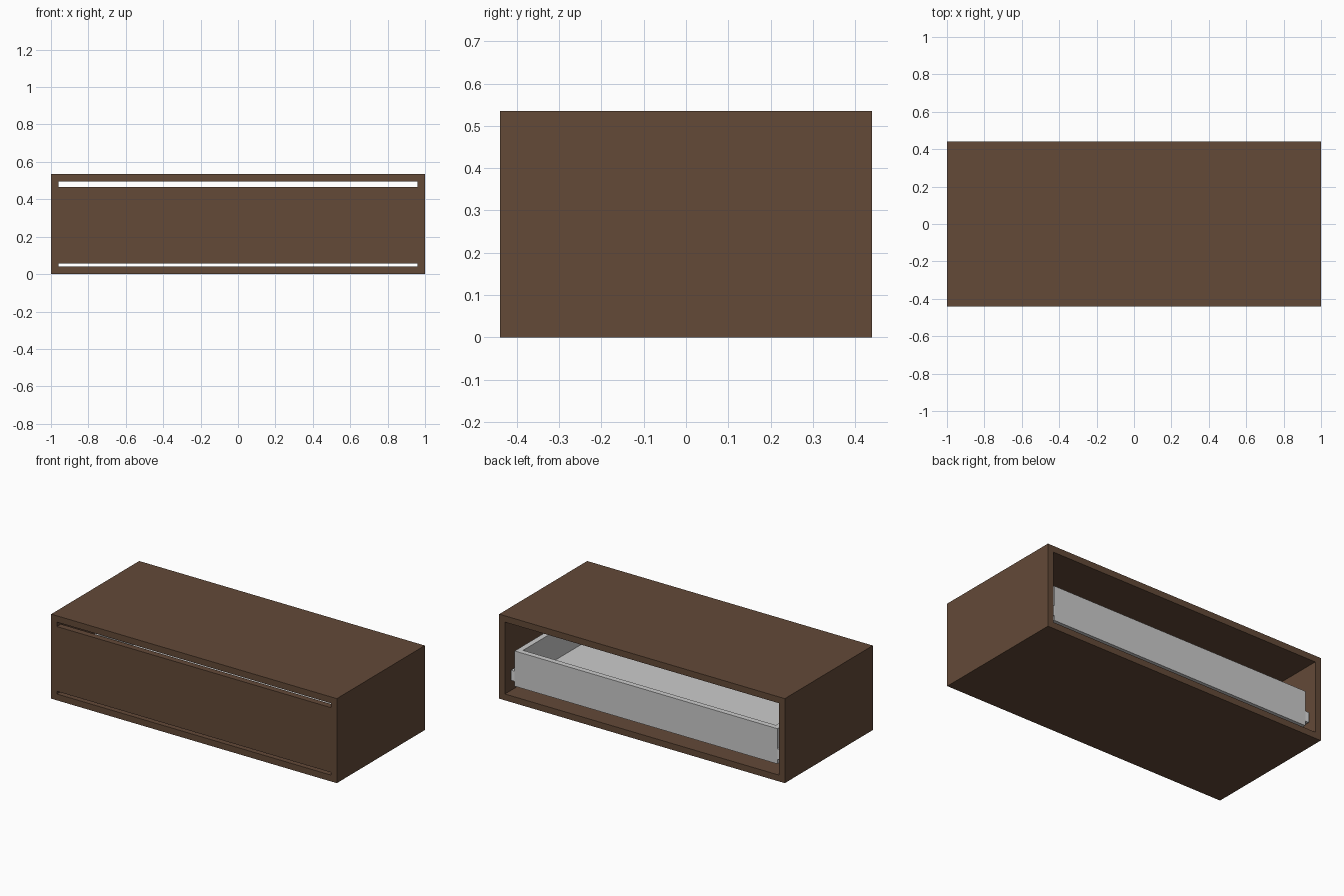
import bpy

if "Cube" in bpy.data.objects:
    bpy.data.objects.remove(bpy.data.objects["Cube"])


def material(name, col):
    m = bpy.data.materials.new(name)
    m.diffuse_color = (*col, 1)
    m.use_nodes = True
    m.node_tree.nodes["Principled BSDF"].inputs["Base Color"].default_value = m.diffuse_color
    return m


wood = material("dark wood", (0.125, 0.067, 0.039))
grey = material("light grey board", (0.60, 0.60, 0.60))
metal = material("pale metal", (0.72, 0.72, 0.72))


def boxes(name, mat, spans):
    """One object made of boxes, each given as (x0, x1, y0, y1, z0, z1)."""
    verts, faces = [], []
    for x0, x1, y0, y1, z0, z1 in spans:
        b = len(verts)
        verts += [(x, y, z) for z in (z0, z1)
                  for x, y in ((x0, y0), (x1, y0), (x1, y1), (x0, y1))]
        faces += [[b + i for i in f] for f in
                  ((3, 2, 1, 0), (4, 5, 6, 7), (0, 1, 5, 4),
                   (1, 2, 6, 5), (2, 3, 7, 6), (3, 0, 4, 7))]
    mesh = bpy.data.meshes.new(name)
    mesh.from_pydata(verts, [], faces)
    mesh.materials.append(mat)
    ob = bpy.data.objects.new(name, mesh)
    bpy.context.collection.objects.link(ob)
    return ob


H, D, T = 0.535, 0.44, 0.04      # cabinet height, half depth, board thickness
W = 1 - T                        # inner half width

# cabinet shell, open at front and back: square tube profile
outer = [(-1, 0), (1, 0), (1, H), (-1, H)]
inner = [(-W, T), (W, T), (W, H - T), (-W, H - T)]
verts = [(x, y, z) for y in (-D, D) for ring in (outer, inner) for x, z in ring]
faces = []
for i in range(4):
    j = (i + 1) % 4
    faces += [(i, j, j + 4, i + 4), (i + 8, i + 12, j + 12, j + 8),
              (i, i + 8, j + 8, j), (i + 4, j + 4, j + 12, i + 12)]
mesh = bpy.data.meshes.new("cabinet_shell")
mesh.from_pydata(verts, [], faces)
mesh.materials.append(wood)
bpy.context.collection.objects.link(bpy.data.objects.new("cabinet_shell", mesh))

# drawer front with finger gap above and clearance below
boxes("drawer_front", wood, [(-W, W, -D, -D + T, 0.057, 0.467)])

# drawer tray: four walls and a raised floor
X, Y0, Y1, Z0, Z1, t = 0.92, -0.40, 0.40, 0.085, 0.308, 0.035
boxes("drawer_back", grey, [(-X, X, Y1 - t, Y1, Z0, Z1)])
boxes("drawer_inner_front", grey, [(-X, X, Y0, Y0 + t, Z0, Z1)])
boxes("drawer_floor", grey, [(-X + t, X - t, Y0 + t, Y1 - t, Z0 + 0.005, 0.123)])
for side, s in (("left", -1), ("right", 1)):
    a, b = sorted((s * X, s * (X - t)))
    boxes(side + "_drawer_wall", grey, [(a, b, Y0 + t, Y1 - t, Z0, Z1)])
    # slide rail between tray and cabinet side
    a, b = sorted((s * X, s * (X + 0.026)))
    boxes(side + "_slide_rail", metal, [(a, b, Y0, Y1, 0.115, 0.18)])
